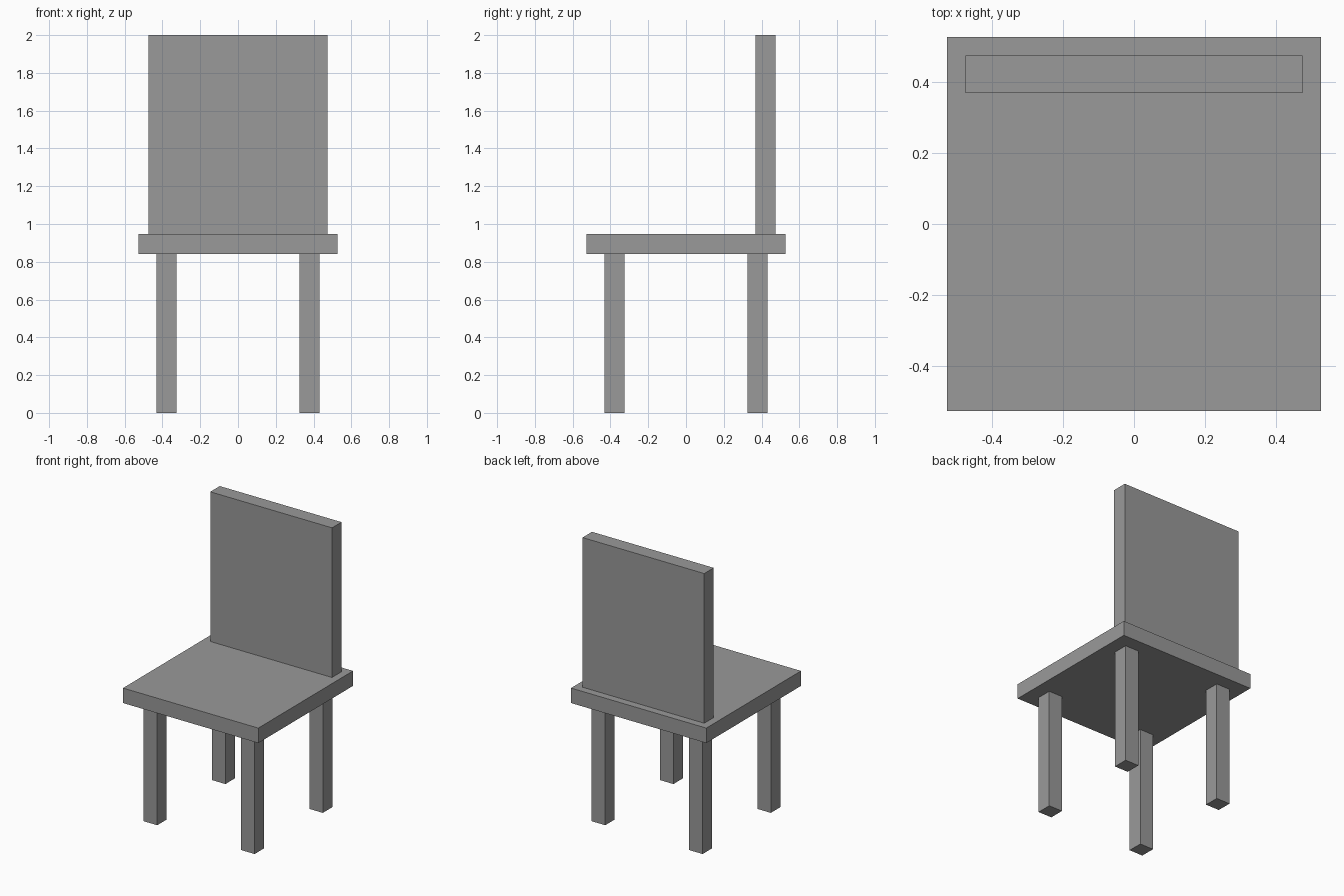
import bpy

cube = bpy.data.objects.get("Cube")
if cube:
    bpy.data.objects.remove(cube, do_unlink=True)

# Single flat grey
GREY = (0.32, 0.32, 0.32, 1.0)
grey = bpy.data.materials.new("plain grey")
grey.use_nodes = True
grey.diffuse_color = GREY
grey.node_tree.nodes["Principled BSDF"].inputs["Base Color"].default_value = GREY

# All boards share one thickness
T = 2 / 19
LEG_TOP = 8 * T
SEAT_TOP = 9 * T


def box(name, centre, size):
    bpy.ops.mesh.primitive_cube_add(size=1, location=centre)
    obj = bpy.context.object
    obj.name = name
    obj.scale = size
    bpy.ops.object.transform_apply(location=False, rotation=False, scale=True)
    obj.data.materials.append(grey)
    return obj


# Square seat slab
box("seat", (0, 0, SEAT_TOP - T / 2), (10 * T, 10 * T, T))

# Upright back panel standing on the seat, inset from its rear edge
box("backrest", (0, 4 * T, (SEAT_TOP + 2) / 2), (9 * T, T, 2 - SEAT_TOP))

# Four square legs
for end, y in (("front", -1), ("back", 1)):
    for side, x in (("right", -1), ("left", 1)):
        box(f"{end}_{side}_leg", (x * 3.6 * T, y * 3.6 * T, LEG_TOP / 2), (T, T, LEG_TOP))
